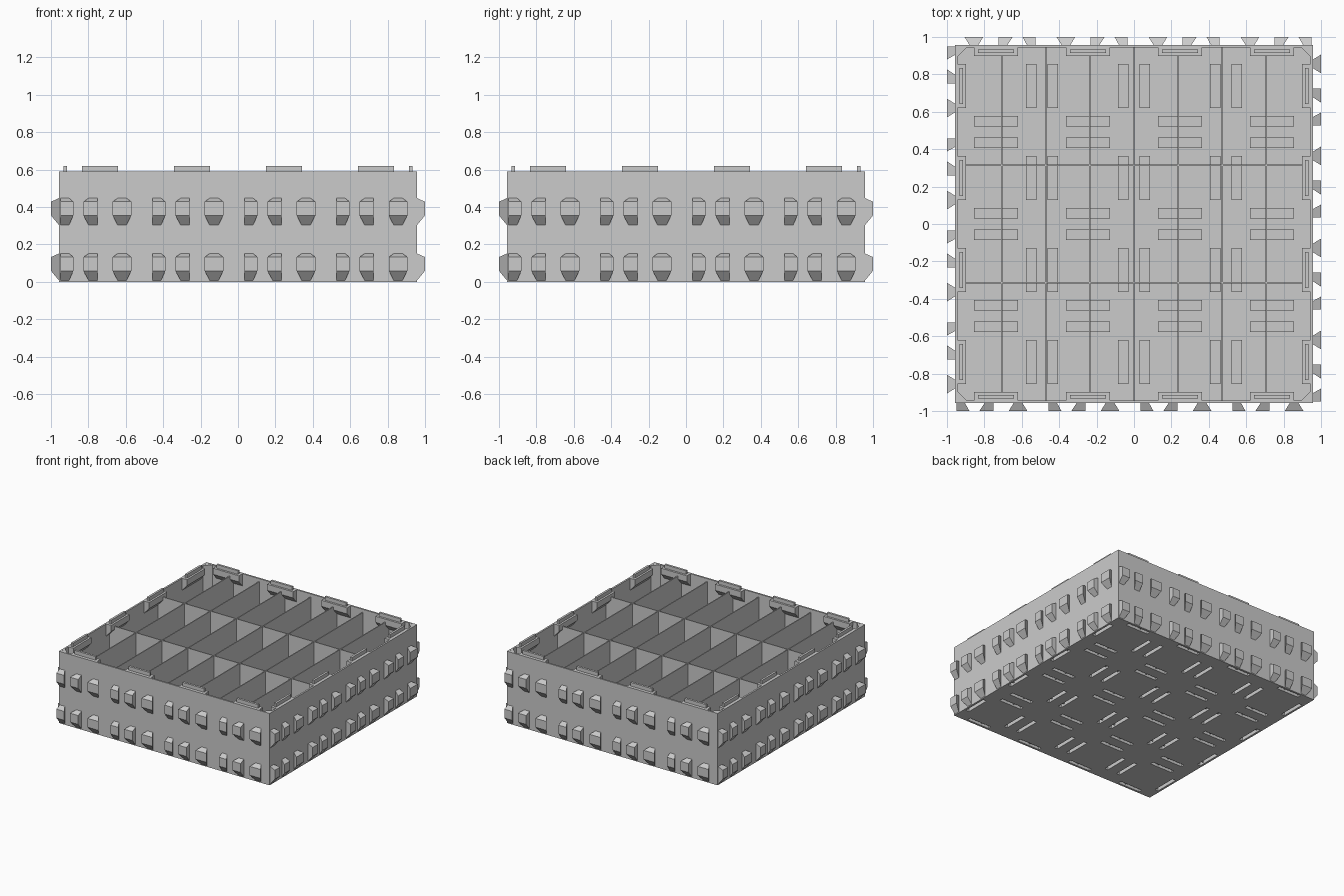
import bpy, bmesh
from math import pi
from mathutils import Matrix, Vector

if "Cube" in bpy.data.objects:
    bpy.data.objects.remove(bpy.data.objects["Cube"])

HALF, TOP, WALL, FLOOR = 0.958, 0.59, 0.014, 0.015
PITCH = 0.492
CELLS = [(i - 1.5) * PITCH for i in range(4)]

grey = bpy.data.materials.new("plain_grey")
grey.use_nodes = True
grey.diffuse_color = (0.6, 0.6, 0.6, 1)
grey.node_tree.nodes["Principled BSDF"].inputs["Base Color"].default_value = grey.diffuse_color


def box(bm, x0, x1, y0, y1, z0, z1):
    m = Matrix.Translation(((x0 + x1) / 2, (y0 + y1) / 2, (z0 + z1) / 2))
    bmesh.ops.create_cube(bm, size=1, matrix=m @ Matrix.Diagonal((x1 - x0, y1 - y0, z1 - z0, 1)))


def loft(bm, ring_a, ring_b):
    """Closed solid between two outlines with the same number of points."""
    a = [bm.verts.new(p) for p in ring_a]
    b = [bm.verts.new(p) for p in ring_b]
    bm.faces.new(a)
    bm.faces.new(b[::-1])
    for i in range(len(a)):
        j = (i + 1) % len(a)
        bm.faces.new((a[i], b[i], b[j], a[j]))


def quarter_turns(bm):
    """Repeat the front side on the other three sides."""
    front = bm.verts[:] + bm.edges[:] + bm.faces[:]
    for k in (1, 2, 3):
        new = bmesh.ops.duplicate(bm, geom=front)["geom"]
        verts = [v for v in new if isinstance(v, bmesh.types.BMVert)]
        bmesh.ops.rotate(bm, verts=verts, cent=(0, 0, 0), matrix=Matrix.Rotation(k * pi / 2, 3, "Z"))


def finish(bm, name):
    bmesh.ops.recalc_face_normals(bm, faces=bm.faces[:])
    mesh = bpy.data.meshes.new(name)
    bm.to_mesh(mesh)
    bm.free()
    mesh.materials.append(grey)
    ob = bpy.data.objects.new(name, mesh)
    bpy.context.collection.objects.link(ob)
    return ob


# Outer walls: mitred shell
bm = bmesh.new()
inner = HALF - WALL
loft(bm, [(-HALF, -HALF, 0), (HALF, -HALF, 0), (HALF, -HALF, TOP), (-HALF, -HALF, TOP)],
     [(-inner, -inner, 0), (inner, -inner, 0), (inner, -inner, TOP), (-inner, -inner, TOP)])
bmesh.ops.delete(bm, geom=[f for f in bm.faces if abs(f.calc_center_median().x) > 0.5], context="FACES")
quarter_turns(bm)
bmesh.ops.remove_doubles(bm, verts=bm.verts[:], dist=0.0001)
finish(bm, "outer_walls")

# Corner gussets
bm = bmesh.new()
outline = [(-inner, -inner), (-inner + 0.05, -inner), (-inner, -inner + 0.05)]
loft(bm, [(x, y, FLOOR) for x, y in outline], [(x, y, TOP - 0.001) for x, y in outline])
quarter_turns(bm)
finish(bm, "corner_gussets")

# Thin dividers making eight by three compartments
bm = bmesh.new()
for i in range(1, 8):
    x = (i - 4) * 0.2355
    box(bm, x - 0.004, x + 0.004, -inner, inner, FLOOR, 0.565)
finish(bm, "long_dividers")
bm = bmesh.new()
for y in (-0.315, 0.315):
    box(bm, -inner, inner, y - 0.004, y + 0.004, FLOOR, 0.565)
finish(bm, "cross_dividers")


# Base sockets: each is a raised pad on the floor with a slot below
def socket_boxes(length, width, z0, z1):
    bm = bmesh.new()
    lines = [k * PITCH + s * 0.058 for k in range(-2, 3) for s in (-1, 1)]
    for c in CELLS:
        for o in lines:
            if abs(o) < HALF:
                box(bm, c - length / 2, c + length / 2, o - width / 2, o + width / 2, z0, z1)
                box(bm, o - width / 2, o + width / 2, c - length / 2, c + length / 2, z0, z1)
    return bm


cutter = finish(socket_boxes(0.205, 0.03, -0.02, 0.037), "slot_cutter")
cutter.hide_render = True
bm = bmesh.new()
box(bm, -inner, inner, -inner, inner, 0, FLOOR)
floor = finish(bm, "floor")
pads = finish(socket_boxes(0.235, 0.055, FLOOR - 0.001, 0.05), "socket_pads")
for ob in (floor, pads):
    mod = ob.modifiers.new("slots", "BOOLEAN")
    mod.operation = "DIFFERENCE"
    mod.solver = "EXACT"
    mod.object = cutter
    bpy.context.view_layer.objects.active = ob
    bpy.ops.object.modifier_apply(modifier=mod.name)
bpy.data.objects.remove(cutter)

# Rim ledges with sloped undersides, each carrying an upright tab
ledges, tabs = bmesh.new(), bmesh.new()
for c in CELLS:
    profile = [(-inner, TOP), (-0.898, TOP), (-0.898, 0.54), (-inner, 0.49)]
    loft(ledges, [(c - 0.1175, y, z) for y, z in profile], [(c + 0.1175, y, z) for y, z in profile])
    box(tabs, c - 0.097, c + 0.097, -0.932, -0.914, TOP - 0.001, 0.62)
for bm, name in ((ledges, "rim_ledges"), (tabs, "rim_tabs")):
    quarter_turns(bm)
    finish(bm, name)

# Dovetail lugs in two rows: flared outwards, tapered at top and bottom
bm = bmesh.new()
LUGS = [(-0.212, -0.142, -0.212, -0.165),    # straight left flank
        (-0.089, -0.014, -0.061, -0.014),    # straight right flank
        (0.068, 0.168, 0.094, 0.142)]        # both flanks flared
for z in (0.008, 0.304):
    for c in CELLS:
        for o0, o1, n0, n1 in LUGS:
            rings = []
            for x0, x1, y, lo, hi in ((o0, o1, -1, 0.051, 0.124), (n0, n1, -HALF, 0, 0.143)):
                rings.append([Vector((c + x, y, z + h)) for x, h in
                              ((x0, lo), (x1, lo), (x1, hi), (x0, hi))])
            loft(bm, *rings)
quarter_turns(bm)
finish(bm, "dovetail_lugs")
